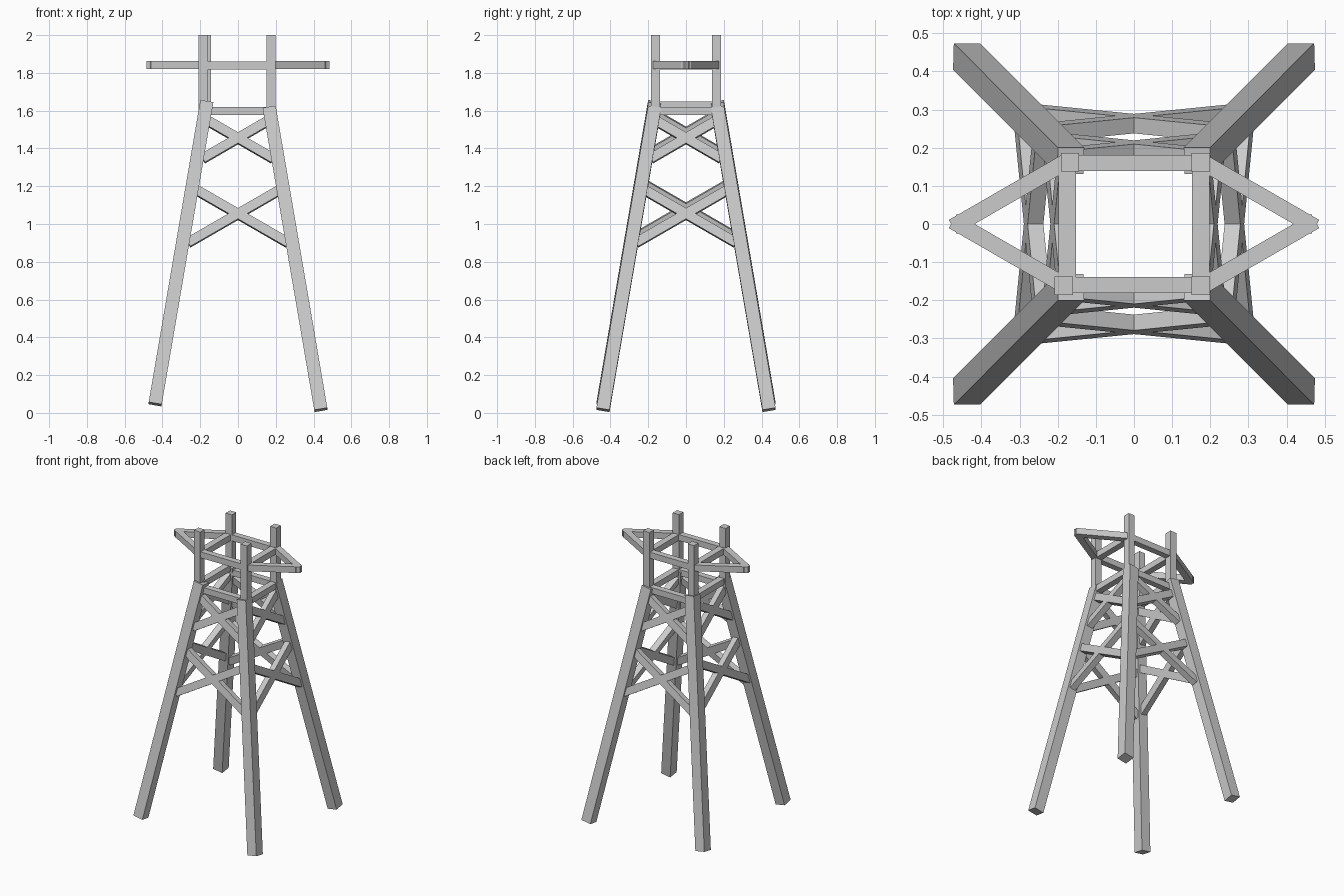
import bpy
from mathutils import Vector, Matrix

cube = bpy.data.objects.get("Cube")
if cube:
    bpy.data.objects.remove(cube, do_unlink=True)

timber = bpy.data.materials.new("light_grey")
timber.use_nodes = True
grey = (0.6, 0.6, 0.6, 1)
timber.diffuse_color = grey
timber.node_tree.nodes["Principled BSDF"].inputs["Base Color"].default_value = grey


def beam(name, start, end, width, depth, normal):
    """Square-cut timber; depth is measured towards the given normal."""
    a, b = Vector(start), Vector(end)
    axis = (b - a).normalized()
    across = axis.cross(Vector(normal)).normalized()
    out = across.cross(axis)
    bpy.ops.mesh.primitive_cube_add(size=1)
    ob = bpy.context.object
    ob.name = ob.data.name = name
    turn = Matrix((across, out, axis)).transposed().to_4x4()
    scale = Matrix.Diagonal((width, depth, (b - a).length, 1))
    ob.data.transform(Matrix.Translation((a + b) / 2) @ turn @ scale)
    ob.data.materials.append(timber)
    return ob


LIFT = {-1: 0.03, 1: 0.0}      # the right-hand frame sits slightly higher
SLOPE = 0.173                  # outward lean of the legs
SIDES = {-1: "right", 1: "left"}
ENDS = {-1: "front", 1: "back"}


def spread(z):
    return 0.165 + (1.62 - z) * SLOPE


# Splayed legs and upright posts
for sx, side in SIDES.items():
    for sy, end in ENDS.items():
        lift = LIFT[sx]
        foot, head = 0.016, 1.615
        beam(f"{end}_{side}_leg",
             (sx * spread(foot + 0.02), sy * (spread(foot) - 0.003), foot + lift),
             (sx * spread(head), sy * spread(head), head + lift),
             0.07, 0.07, (0, sy, 0))
        x = sx * 0.175 if sx > 0 else (-0.184 if sy < 0 else -0.168)
        y = sy * 0.162
        beam(f"{end}_{side}_post", (x, y, 1.58), (x, y, 2.0), 0.048, 0.048, (0, 1, 0))

# Horizontal rails of the two square frames
for level, z in (("lower", 1.598), ("upper", 1.84)):
    for s in (-1, 1):
        beam(f"{level}_{ENDS[s]}_rail", (-0.175, s * 0.16, z), (0.175, s * 0.16, z),
             0.042, 0.042, (0, 1, 0))
        rise = LIFT[s] if level == "lower" else 0
        beam(f"{level}_{SIDES[s]}_rail", (s * 0.175, -0.155, z + rise),
             (s * 0.175, 0.155, z + rise), 0.042, 0.045, (1, 0, 0))

# Pointed brackets at both sides
for sx, side in SIDES.items():
    for sy, end in ENDS.items():
        beam(f"{end}_{side}_bracket", (sx * 0.18, sy * 0.162, 1.842),
             (sx * 0.475, -sy * 0.008, 1.842), 0.043, 0.043, (0, 0, 1))

# Crossed braces lying in the sloping planes of the legs
for level, low, high in (("lower", 0.9, 1.18), ("upper", 1.345, 1.545)):
    for s in (-1, 1):
        for d in (-1, 1):
            lo, hi = spread(low), spread(high)
            beam(f"{level}_{ENDS[s]}_brace",
                 (d * (lo - 0.025), s * lo, low), (-d * (hi - 0.02), s * hi, high),
                 0.05, 0.042, (0, s, SLOPE))
            z = LIFT[s]
            beam(f"{level}_{SIDES[s]}_brace",
                 (s * lo, d * (lo - 0.025), low + z), (s * hi, -d * (hi - 0.02), high + z),
                 0.05, 0.042, (s, 0, SLOPE))
